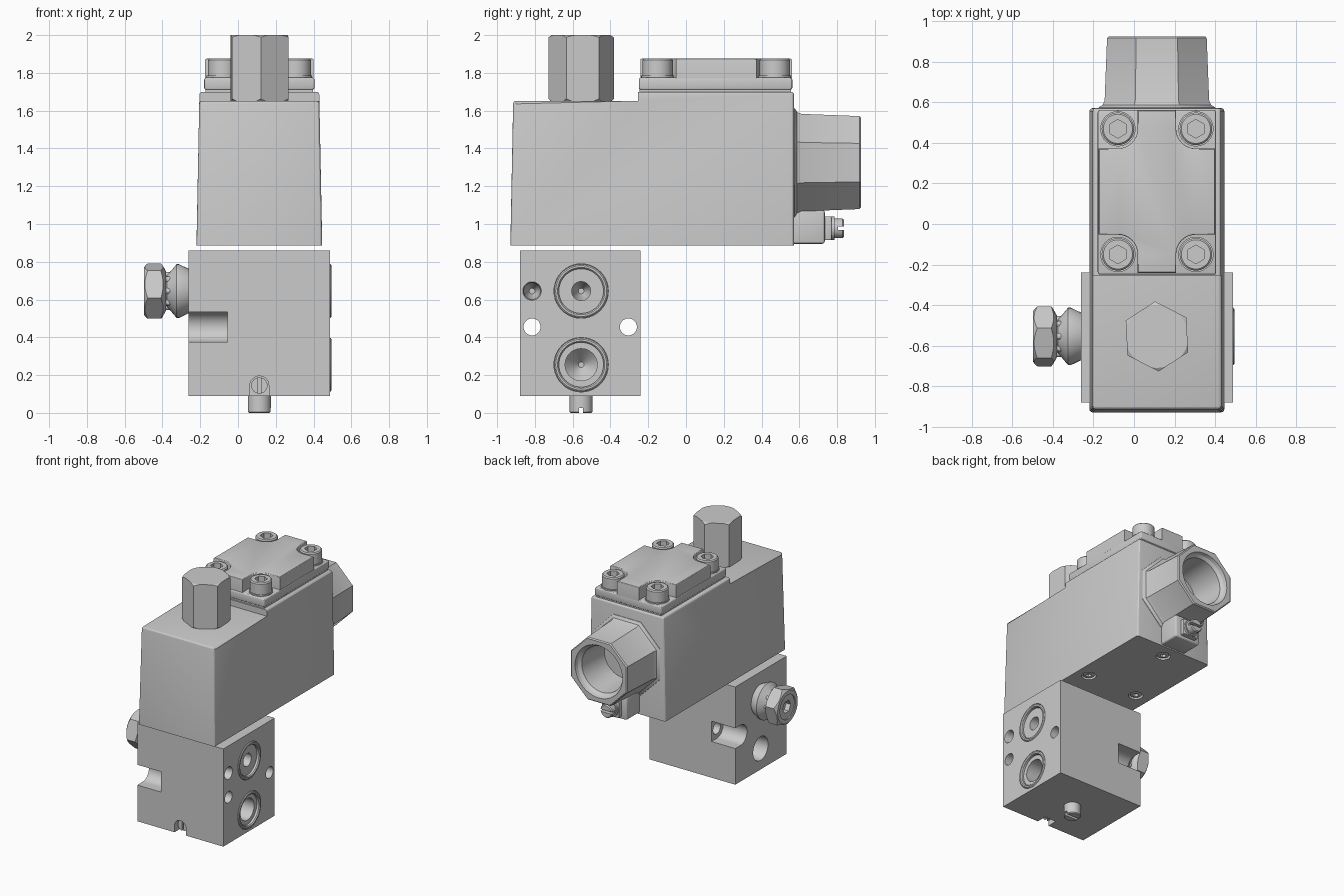
import bpy, bmesh
from math import pi, cos, sin, radians

if "Cube" in bpy.data.objects:
    bpy.data.objects.remove(bpy.data.objects["Cube"])

CX = 0.113            # centre plane of the valve in x
PY = -0.555           # centre plane of the valve block in y


def finish(name, bm):
    bmesh.ops.recalc_face_normals(bm, faces=bm.faces)
    me = bpy.data.meshes.new(name)
    bm.to_mesh(me)
    bm.free()
    ob = bpy.data.objects.new(name, me)
    bpy.context.collection.objects.link(ob)
    return ob


def place(axis, a, b, t):
    return {'x': (t, a, b), 'y': (a, t, b), 'z': (a, b, t)}[axis]


def turned(name, axis, c, profile, n=40, rot=0.0, loop=False):
    """Stack rings (t, r) along an axis; loop=True closes the profile to a tube."""
    bm = bmesh.new()
    rings = [[bm.verts.new(place(axis, c[0] + r * cos(rot + 2 * pi * i / n),
                                 c[1] + r * sin(rot + 2 * pi * i / n), t))
              for i in range(n)] for t, r in profile]
    pairs = list(zip(rings, rings[1:]))
    if loop:
        pairs.append((rings[-1], rings[0]))
    else:
        bm.faces.new(rings[0])
        bm.faces.new(rings[-1])
    for p, q in pairs:
        for i in range(n):
            j = (i + 1) % n
            bm.faces.new((p[i], p[j], q[j], q[i]))
    return finish(name, bm)


def prism(name, axis, pts, t0, t1, shape=None, bevel=0.0, keep=None):
    """Extrude an outline, optionally reshape its vertices and bevel kept edges."""
    bm = bmesh.new()
    lo, hi = ([bm.verts.new(place(axis, a, b, t)) for a, b in pts] for t in (t0, t1))
    bm.faces.new(lo)
    bm.faces.new(hi)
    n = len(pts)
    for i in range(n):
        j = (i + 1) % n
        bm.faces.new((lo[i], lo[j], hi[j], hi[i]))
    bmesh.ops.recalc_face_normals(bm, faces=bm.faces)
    if shape:
        for v in bm.verts:
            v.co = shape(v.co)
    if bevel:
        edges = [e for e in bm.edges if keep is None or keep(e)]
        bmesh.ops.bevel(bm, geom=edges, offset=bevel, segments=3, profile=0.5, affect='EDGES')
    return finish(name, bm)


def box(name, lo, hi, bevel=0.0):
    pts = [(lo[0], lo[1]), (hi[0], lo[1]), (hi[0], hi[1]), (lo[0], hi[1])]
    return prism(name, 'z', pts, lo[2], hi[2], bevel=bevel)


def cut(ob, *cutters, op='DIFFERENCE'):
    bpy.context.view_layer.objects.active = ob
    for c in cutters:
        m = ob.modifiers.new('cut', 'BOOLEAN')
        m.operation, m.solver, m.object = op, 'EXACT', c
        bpy.ops.object.modifier_apply(modifier=m.name)
        bpy.data.objects.remove(c)
    return ob


# Main housing: stepped side profile, drafted sides, rounded edges
def draft(co):
    f = (co.z - 0.885) / 0.765
    co.x = CX + (co.x - CX) * (1 - 0.045 * f)
    if co.y < -0.5:
        co.y += 0.015 * f
    return co


side = [(-0.93, 0.885), (0.572, 0.885), (0.572, 1.70), (-0.255, 1.70), (-0.255, 1.652), (-0.93, 1.652)]
housing = prism('housing', 'x', side, CX - 0.333, CX + 0.333, draft, 0.016,
                lambda e: not all(v.co.z < 0.9 for v in e.verts)
                and not all(abs(v.co.y + 0.255) < 0.01 for v in e.verts))
for i, (x, y) in enumerate([(0.34, -0.1), (-0.1, -0.1), (CX, 0.46)]):
    cut(housing, turned('cutter', 'z', (x, y), [(0.86, 0.052), (0.925, 0.052)]))
    screw = turned(f'base_screw_{i}', 'z', (x, y), [(0.89, 0.034), (0.893, 0.042), (0.93, 0.042)])
    cut(screw, turned('cutter', 'z', (x, y), [(0.87, 0.022), (0.91, 0.022)], 6))

# Cover: gasket, plate and raised cross with scooped corners
LY = 0.16
box('cover_gasket', (CX - 0.285, -0.245, 1.69), (CX + 0.285, 0.555, 1.712))
box('cover_plate', (CX - 0.292, -0.25, 1.71), (CX + 0.292, 0.563, 1.775), 0.012)
cross = []
for sx, sy in ((1, 1), (-1, 1), (-1, -1), (1, -1)):
    arc = [(0.1925 - 0.0975 * sin(a), 0.31 - 0.0975 * cos(a))
           for a in (pi / 2 * k / 8 for k in range(9))]
    quad = [(0.288, 0.2125)] + arc + [(0.095, 0.402)]
    if sx * sy < 0:
        quad.reverse()
    cross += [(CX + sx * x, LY + sy * y) for x, y in quad]
prism('cover_raised_cross', 'z', cross, 1.76, 1.875, bevel=0.008,
      keep=lambda e: all(v.co.z > 1.87 for v in e.verts))

# Four cap screws on the cover
for sx in (-1, 1):
    for sy in (-1, 1):
        c = (CX + sx * 0.1925, LY + sy * 0.31)
        turned('screw_seat', 'z', c, [(1.76, 0.087), (1.785, 0.087)])
        head = turned('cover_screw', 'z', c, [(1.78, 0.08), (1.867, 0.08), (1.875, 0.072)])
        cut(head, turned('cutter', 'z', c, [(1.815, 0.046), (1.9, 0.046)], 6, pi / 6))

# Tall hexagonal nut with chamfered ends
nut = turned('hex_nut', 'z', (CX, PY), [(1.645, 0.173), (2.0, 0.173)], 6, pi / 2 + 0.05)
cut(nut, turned('cutter', 'z', (CX, PY), [(1.64, 0.15), (1.665, 0.175), (1.987, 0.175), (2.01, 0.14)], 64),
    op='INTERSECT')

# Octagonal conduit socket with flared root and bore
K = 1 / cos(pi / 8)
socket = turned('conduit_socket', 'y', (CX, 1.325),
                [(0.55, 0.295 * K), (0.575, 0.288 * K), (0.588, 0.268 * K), (0.61, 0.258 * K),
                 (0.918, 0.246 * K), (0.926, 0.238 * K)], 8, pi / 8)
cut(socket, turned('cutter', 'y', (CX, 1.325),
                   [(0.62, 0.165), (0.88, 0.18), (0.9, 0.2), (0.95, 0.212)], 48))

# Earth terminal below the conduit socket
box('terminal_root', (CX - 0.11, 0.55, 0.895), (CX + 0.11, 0.735, 1.075), 0.015)
box('terminal_clamp', (CX - 0.065, 0.72, 0.915), (CX + 0.065, 0.77, 1.04), 0.006)
turned('terminal_washer', 'y', (CX, 0.977), [(0.765, 0.062), (0.785, 0.062)])
tscrew = turned('terminal_screw', 'y', (CX, 0.977), [(0.76, 0.052), (0.828, 0.052), (0.836, 0.045)])
cut(tscrew, box('cutter', (CX - 0.1, 0.805, 0.968), (CX + 0.1, 0.9, 0.986)))

# Valve block with mounting holes, ports and notches
block = box('valve_block', (-0.262, -0.88, 0.09), (0.488, -0.24, 0.86))
for y, out in ((-0.815, -0.95), (-0.305, -0.17)):
    cut(block,
        turned('cutter', 'x', (y, 0.455), [(-0.4, 0.045), (0.6, 0.045)]),
        turned('cutter', 'x', (y, 0.455), [(-0.3, 0.08), (-0.055, 0.08)]),
        box('cutter', (-0.31, min(y, out), 0.375), (-0.055, max(y, out), 0.535)))
cut(block, turned('cutter', 'x', (-0.815, 0.645), [(0.34, 0.015), (0.4, 0.043), (0.47, 0.043), (0.52, 0.06)]),
    turned('cutter', 'x', (PY, 0.255), [(-0.4, 0.1), (-0.1, 0.085), (-0.06, 0.02)]))
for z, r in ((0.645, 0.05), (0.255, 0.085)):
    cut(block, turned('cutter', 'x', (PY, z), [(0.47, 0.144), (0.52, 0.144)]),
        turned('cutter', 'x', (PY, z), [(0.2, 0.015), (0.28, r), (0.55, r)]))
    turned('port_seal', 'x', (PY, z),
           [(0.46, 0.142), (0.49, 0.142), (0.495, 0.135), (0.495, 0.125), (0.488, 0.118), (0.46, 0.118)],
           48, loop=True)

# Front adjuster notch with its slotted screw
cut(block, turned('cutter', 'y', (CX, 0.145), [(-0.95, 0.05), (-0.8, 0.05)]),
    box('cutter', (CX - 0.05, -0.95, 0.0), (CX + 0.05, -0.8, 0.145)))
fscrew = turned('front_adjuster', 'y', (CX, 0.145), [(-0.85, 0.043), (-0.78, 0.043)])
cut(fscrew, box('cutter', (CX - 0.008, -0.9, 0.05), (CX + 0.008, -0.83, 0.25)))

# Slotted screw under the block
bscrew = turned('bottom_screw', 'z', (CX, PY), [(0.0, 0.055), (0.006, 0.061), (0.12, 0.061)])
cut(bscrew, box('cutter', (CX - 0.1, PY - 0.011, -0.1), (CX + 0.1, PY + 0.011, 0.025)))

# Exhaust fitting on the left: cone collar, slotted neck, hex cap
turned('fitting_collar', 'x', (PY, 0.645), [(-0.375, 0.085), (-0.365, 0.095), (-0.325, 0.142), (-0.312, 0.142), (-0.25, 0.112)])
turned('fitting_neck', 'x', (PY, 0.645), [(-0.42, 0.08), (-0.35, 0.08)])
for k in range(8):
    a = 2 * pi * k / 8
    c = (PY + 0.085 * cos(a), 0.645 + 0.085 * sin(a))
    turned('fitting_rib', 'x', c, [(-0.41, 0.016), (-0.35, 0.016)], 12)
cap = turned('fitting_cap', 'x', (PY, 0.645), [(-0.498, 0.152), (-0.38, 0.152)], 6, 0.25)
cut(cap, turned('cutter', 'x', (PY, 0.645), [(-0.51, 0.11), (-0.475, 0.155), (-0.41, 0.155), (-0.37, 0.085)], 64),
    op='INTERSECT')
cut(cap, turned('cutter', 'x', (PY, 0.645), [(-0.52, 0.095), (-0.49, 0.095)]),
    turned('cutter', 'x', (PY, 0.645), [(-0.52, 0.05), (-0.45, 0.05)], 6))

# Smooth curved faces, keep hard edges
bpy.ops.object.select_all(action='SELECT')
bpy.context.view_layer.objects.active = housing
bpy.ops.object.shade_smooth_by_angle(angle=radians(28))
